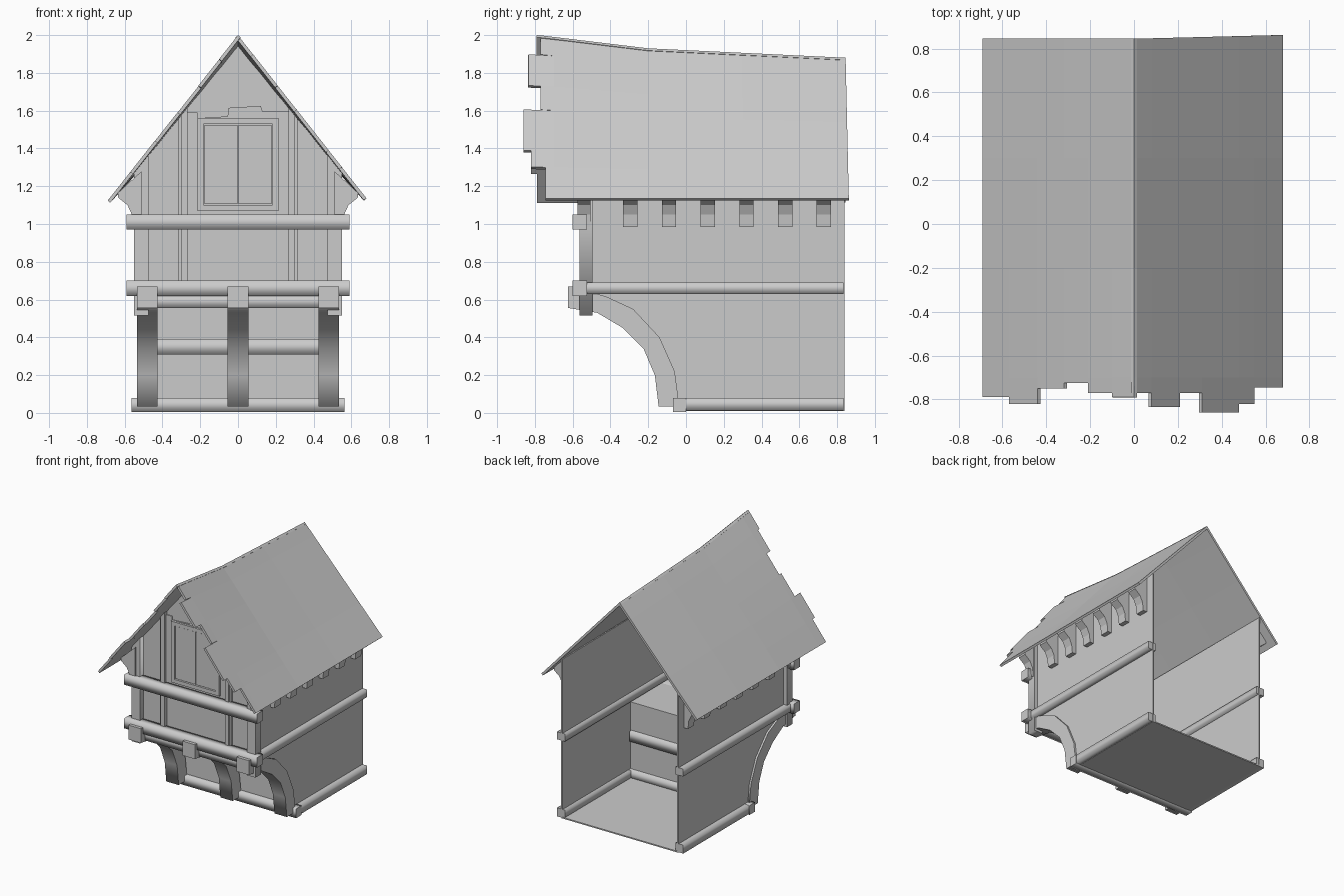
import bpy, bmesh
from mathutils import Vector

cube = bpy.data.objects.get("Cube")
if cube:
    bpy.data.objects.remove(cube)

grey = bpy.data.materials.new("plain grey")
grey.use_nodes = True
COLOUR = (0.6, 0.6, 0.6, 1)
grey.diffuse_color = COLOUR
grey.node_tree.nodes["Principled BSDF"].inputs["Base Color"].default_value = COLOUR


def finish(name, bm):
    bmesh.ops.recalc_face_normals(bm, faces=bm.faces)
    mesh = bpy.data.meshes.new(name)
    bm.to_mesh(mesh)
    bm.free()
    mesh.materials.append(grey)
    obj = bpy.data.objects.new(name, mesh)
    bpy.context.collection.objects.link(obj)
    return obj


def prism(name, outline, axis, a, b, smooth=False):
    """Extrude a 2D outline along an axis; optionally soften its long sides."""
    def place(u, v, w):
        return {"x": (w, u, v), "y": (u, w, v), "z": (u, v, w)}[axis]
    bm = bmesh.new()
    lower = [bm.verts.new(place(u, v, a)) for u, v in outline]
    upper = [bm.verts.new(place(u, v, b)) for u, v in outline]
    caps = [bm.faces.new(lower), bm.faces.new(upper)]
    n = len(outline)
    for i in range(n):
        j = (i + 1) % n
        side = bm.faces.new((lower[i], lower[j], upper[j], upper[i]))
        side.smooth = smooth
    for cap in caps:
        for edge in cap.edges:
            edge.smooth = False
    return finish(name, bm)


def box(name, x, y, z, along="x", smooth=False):
    spans = {"x": x, "y": y, "z": z}
    (u0, u1), (v0, v1) = [spans[k] for k in "xyz" if k != along]
    return prism(name, [(u0, v0), (u1, v0), (u1, v1), (u0, v1)], along, *spans[along], smooth)


def beam(name, x, y, z, along):
    return box(name, x, y, z, along, True)


def span(s, a, b):
    return tuple(sorted((s * a, s * b)))


# Roof shape helpers
EAVE_X, EAVE_Z, BACK = 0.685, 1.13, 0.845


def ridge(y):
    if y < -0.2:
        return 2.0 - 0.07 * (y + 0.78) / 0.58 if y > -0.78 else 2.0
    return 1.93 - 0.05 * (y + 0.2) / 1.05


def roof_z(x, y):
    return ridge(y) + (EAVE_Z - ridge(y)) * abs(x) / EAVE_X


# Roof slopes: boards with staggered front ends, (outer x, front y)
BOARDS = {
    "right": (-1, [(0.1, -0.79), (0.21, -0.77), (0.32, -0.725), (0.44, -0.75),
                   (0.57, -0.82), (0.69, -0.79)]),
    "left": (1, [(0.08, -0.77), (0.21, -0.835), (0.31, -0.77), (0.48, -0.86),
                 (0.55, -0.82), (0.68, -0.745)]),
}
for side, (s, boards) in BOARDS.items():
    bm = bmesh.new()
    inner = 0
    for outer, front in boards:
        rows = [front, -0.7, -0.2, 0.3, BACK]
        for y0, y1 in zip(rows, rows[1:]):
            corners = [(inner, y0), (outer, y0), (outer, y1), (inner, y1)]
            bm.faces.new([bm.verts.new((s * x, y, roof_z(x, y))) for x, y in corners])
        inner = outer
    bmesh.ops.remove_doubles(bm, verts=bm.verts, dist=0.0005)
    for v in bm.verts:
        if s > 0 and v.co.y > 0.8:
            v.co.y += 0.025 * v.co.x
    roof = finish("roof_" + side, bm)
    up = roof.data.polygons[0].normal.z > 0
    thick = roof.modifiers.new("thickness", "SOLIDIFY")
    thick.thickness = 0.018
    thick.offset = -1 if up else 1

# Front walls, floors and gable
FRONT = -0.52


def under(x):
    return roof_z(x, FRONT) - 0.02


prism("front_wall", [(-0.52, 0.58), (0.52, 0.58), (0.52, under(0.52)), (0, under(0)),
                     (-0.52, under(0.52))], "y", FRONT, FRONT + 0.012)
box("lower_front_wall", (-0.51, 0.51), (-0.035, -0.025), (0.01, 0.61))
box("ground_floor", (-0.52, 0.52), (-0.03, 0.84), (0.01, 0.02))
box("upper_floor", (-0.51, 0.51), (FRONT, -0.025), (0.6, 0.615))

# Broken cladding above the window
prism("front_cladding", [(-0.27, 1.04), (0.3, 1.04), (0.3, 1.595), (0.13, 1.595), (0.12, 1.625),
                         (-0.05, 1.615), (-0.055, 1.57), (-0.215, 1.56), (-0.215, 1.59),
                         (-0.27, 1.59)], "y", FRONT - 0.008, FRONT)

# Window frame and two shutters
for s in (-1, 1):
    box("window_jamb", span(s, 0.182, 0.215), (-0.545, FRONT), (1.07, 1.56))
    box("window_shutter", span(s, 0.003, 0.177), (-0.537, FRONT), (1.105, 1.525))
for z in (1.07, 1.53):
    box("window_rail", (-0.182, 0.182), (-0.545, FRONT), (z, z + 0.03))

# Horizontal front beams
beam("upper_front_beam", (-0.59, 0.59), (-0.6, -0.525), (0.97, 1.05), "x")
beam("middle_front_beam", (-0.59, 0.59), (-0.6, -0.525), (0.62, 0.7), "x")
beam("overhang_beam", (-0.5, 0.5), (-0.57, -0.49), (0.555, 0.625), "x")
beam("lower_wall_beam", (-0.5, 0.5), (-0.07, 0), (0.31, 0.39), "x")
beam("ground_front_beam", (-0.565, 0.565), (-0.07, 0), (0.005, 0.08), "x")

# Curved brace side outline, lower edge then upper edge
LOWER_EDGE = [(-0.145, 0.035), (-0.165, 0.2), (-0.225, 0.34), (-0.335, 0.45), (-0.47, 0.53),
              (-0.62, 0.555)]
UPPER_EDGE = [(-0.61, 0.67), (-0.42, 0.615), (-0.28, 0.55), (-0.14, 0.4), (-0.06, 0.22),
              (-0.035, 0.035)]
for x in (-0.48, 0, 0.48):
    prism("curved_brace", LOWER_EDGE + UPPER_EDGE, "x", x - 0.055, x + 0.055, True)
    box("brace_end", (x - 0.055, x + 0.055), (-0.625, -0.59), (0.555, 0.67))

# Side walls follow the brace curve under the overhang
SIDE = [(0.84, 0.01), (-0.05, 0.01), (-0.1, 0.2), (-0.18, 0.36), (-0.31, 0.5), (FRONT, 0.58),
        (FRONT, 1.29), (0.84, 1.285)]
BRACKET = [(0.51, 0.985), (0.555, 0.985), (0.562, 1.05), (0.585, 1.1), (0.635, 1.14),
           (0.635, 1.165), (0.51, 1.28)]
for s in (-1, 1):
    prism("side_wall", SIDE, "x", s * 0.51, s * 0.52)
    beam("side_beam", span(s, 0.49, 0.56), (-0.53, 0.835), (0.63, 0.69), "y")
    beam("ground_side_beam", span(s, 0.49, 0.56), (-0.01, 0.835), (0.012, 0.08), "y")

    # Upright posts cut to the roof slope
    for name, a, b, base, y in (("corner_post", 0.475, 0.55, 0.515, -0.565),
                                ("thin_post", 0.268, 0.302, 0.69, -0.55),
                                ("thin_post_edge", 0.302, 0.315, 0.69, -0.54)):
        outline = [(s * a, base), (s * b, base), (s * b, under(b)), (s * a, under(a))]
        prism(name, outline, "y", y, -0.495 if name == "corner_post" else FRONT,
              name == "corner_post")

    # Curved brackets under the eaves
    for i in range(6):
        y = -0.295 + 0.205 * i
        prism("eave_bracket", [(s * u, v) for u, v in BRACKET], "y", y - 0.038, y + 0.038)
    prism("eave_bracket_front", [(s * u, v) for u, v in BRACKET], "y", -0.575, -0.505)
